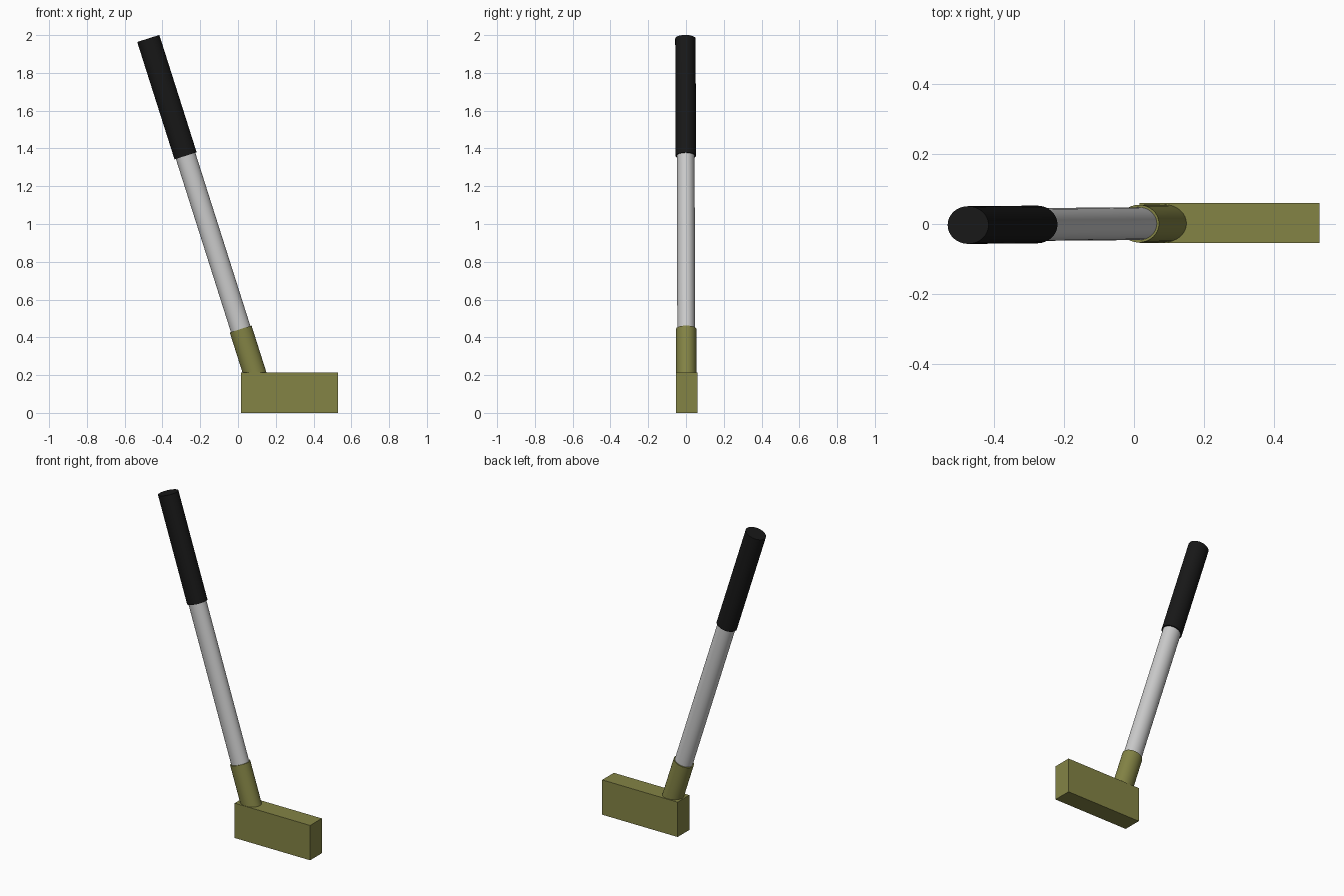
import bpy
from mathutils import Vector

if "Cube" in bpy.data.objects:
    bpy.data.objects.remove(bpy.data.objects["Cube"])


def material(name, rgb):
    m = bpy.data.materials.new(name)
    m.diffuse_color = (*rgb, 1)
    m.use_nodes = True
    m.node_tree.nodes["Principled BSDF"].inputs["Base Color"].default_value = m.diffuse_color
    return m


olive = material("olive_paint", (0.23, 0.23, 0.06))
black = material("black_rubber", (0.009, 0.009, 0.009))

# Leaning axis shared by all the handle parts
TOP = Vector((-0.475, -0.003, 1.982))
LOW = Vector((0.014, 0.001, 0.444))


def on_axis(z):
    return TOP.lerp(LOW, (TOP.z - z) / (TOP.z - LOW.z))


def rod(name, z0, z1, rx, ry, mat=None):
    a, b = on_axis(z0), on_axis(z1)
    d = b - a
    bpy.ops.mesh.primitive_cylinder_add(vertices=32, radius=1, depth=1, location=(a + b) / 2)
    ob = bpy.context.object
    ob.name = name
    ob.rotation_euler = Vector((0, 0, 1)).rotation_difference(d).to_euler()
    ob.scale = (rx, ry, d.length)
    bpy.ops.object.transform_apply(location=False, rotation=True, scale=True)
    bpy.ops.object.shade_smooth_by_angle()
    if mat:
        ob.data.materials.append(mat)


# Handle: socket sunk into the head, shaft, and grip
rod("socket", 0.18, 0.444, 0.0605, 0.054, olive)
rod("shaft", 0.42, 1.38, 0.054, 0.047)
rod("grip", 1.361, TOP.z, 0.0615, 0.054, black)

# Rectangular head
bpy.ops.mesh.primitive_cube_add(size=1, location=(0.273, 0.003, 0.1075))
head = bpy.context.object
head.name = "head_block"
head.scale = (0.515, 0.114, 0.215)
bpy.ops.object.transform_apply(location=False, rotation=False, scale=True)
head.data.materials.append(olive)
